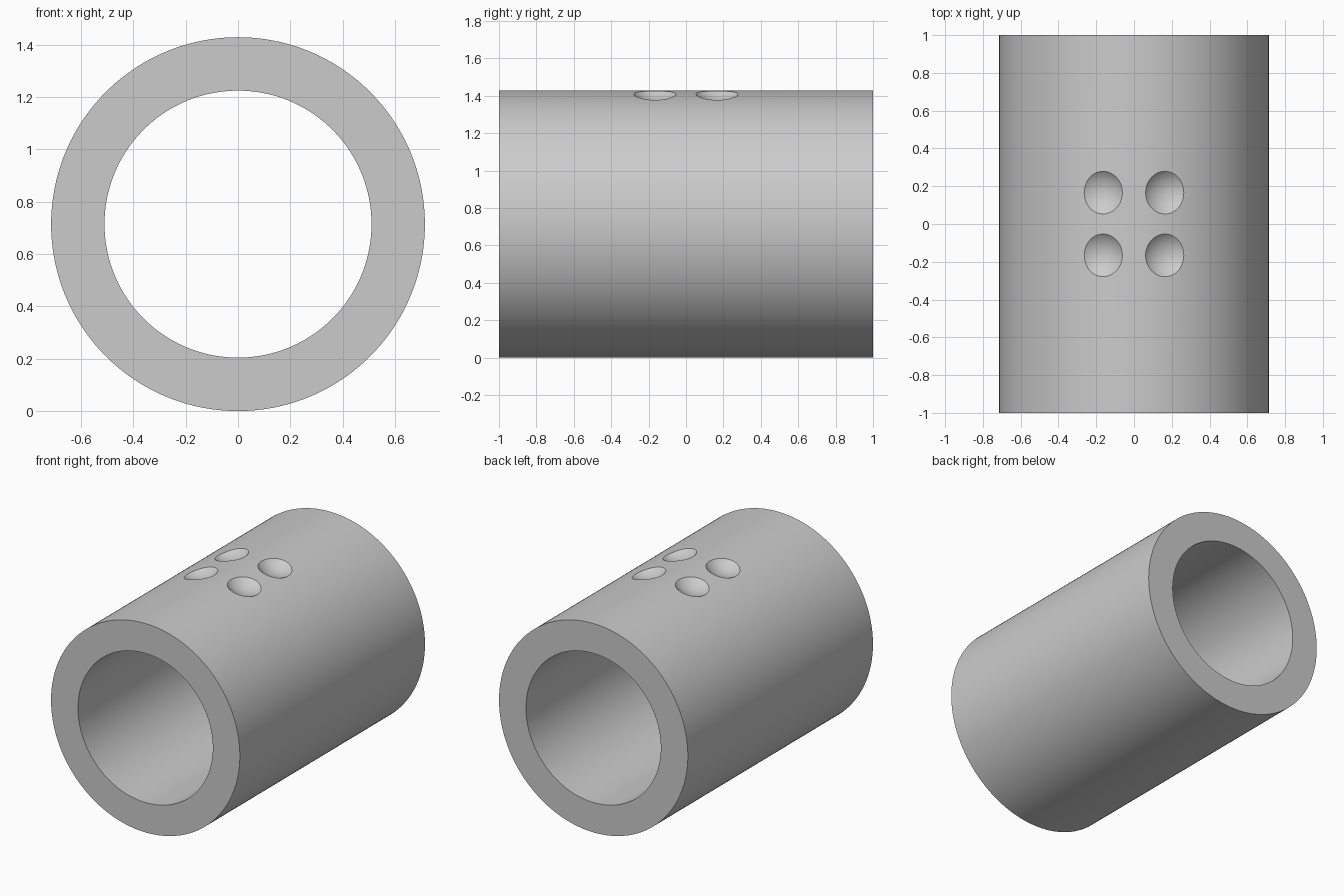
import bpy, bmesh, math
from mathutils import Vector, Matrix

OUTER, INNER, HALF = 0.714, 0.51, 1.0
SEGMENTS = 180
DIMPLE_R, DIMPLE_DIST = 0.17, 0.841   # sphere radius, distance from tube axis
DIMPLE_ANGLE, DIMPLE_Y = math.radians(13.3), 0.166

cube = bpy.data.objects.get("Cube")
if cube:
    bpy.data.objects.remove(cube, do_unlink=True)

# Single grey material
grey = bpy.data.materials.new("plain grey")
grey.use_nodes = True
colour = (0.6, 0.6, 0.6, 1)
grey.diffuse_color = colour
grey.node_tree.nodes["Principled BSDF"].inputs["Base Color"].default_value = colour


def add_object(name, bm):
    bmesh.ops.recalc_face_normals(bm, faces=bm.faces)
    mesh = bpy.data.meshes.new(name)
    bm.to_mesh(mesh)
    bm.free()
    mesh.materials.append(grey)
    obj = bpy.data.objects.new(name, mesh)
    bpy.context.collection.objects.link(obj)
    return obj


# Tube: rectangular wall section spun around the y axis
bm = bmesh.new()
section = [(INNER, -HALF), (OUTER, -HALF), (OUTER, HALF), (INNER, HALF)]
verts = [bm.verts.new((0, y, OUTER + r)) for r, y in section]
edges = [bm.edges.new((verts[i], verts[(i + 1) % 4])) for i in range(4)]
bmesh.ops.spin(bm, geom=verts + edges, cent=(0, 0, OUTER), axis=(0, 1, 0),
               angle=math.tau, steps=SEGMENTS, use_merge=True)
bmesh.ops.remove_doubles(bm, verts=bm.verts, dist=1e-5)
tube = add_object("tube", bm)

# Four spherical dimples scooped out of the top
bm = bmesh.new()
for sx in (-1, 1):
    for sy in (-1, 1):
        a = sx * DIMPLE_ANGLE
        place = Matrix.Translation((DIMPLE_DIST * math.sin(a), sy * DIMPLE_Y,
                                    OUTER + DIMPLE_DIST * math.cos(a)))
        bmesh.ops.create_uvsphere(bm, u_segments=64, v_segments=48, radius=DIMPLE_R,
                                  matrix=place @ Matrix.Rotation(a, 4, 'Y'))
cutter = add_object("dimple_cutter", bm)
cutter.hide_render = True

cut = tube.modifiers.new("dimples", 'BOOLEAN')
cut.operation = 'DIFFERENCE'
cut.solver = 'EXACT'
cut.use_self = True
cut.object = cutter

bpy.ops.object.select_all(action='DESELECT')
tube.select_set(True)
bpy.context.view_layer.objects.active = tube
bpy.ops.object.modifier_apply(modifier=cut.name)
bpy.data.objects.remove(cutter, do_unlink=True)
bpy.ops.object.shade_smooth_by_angle(angle=math.radians(25))
